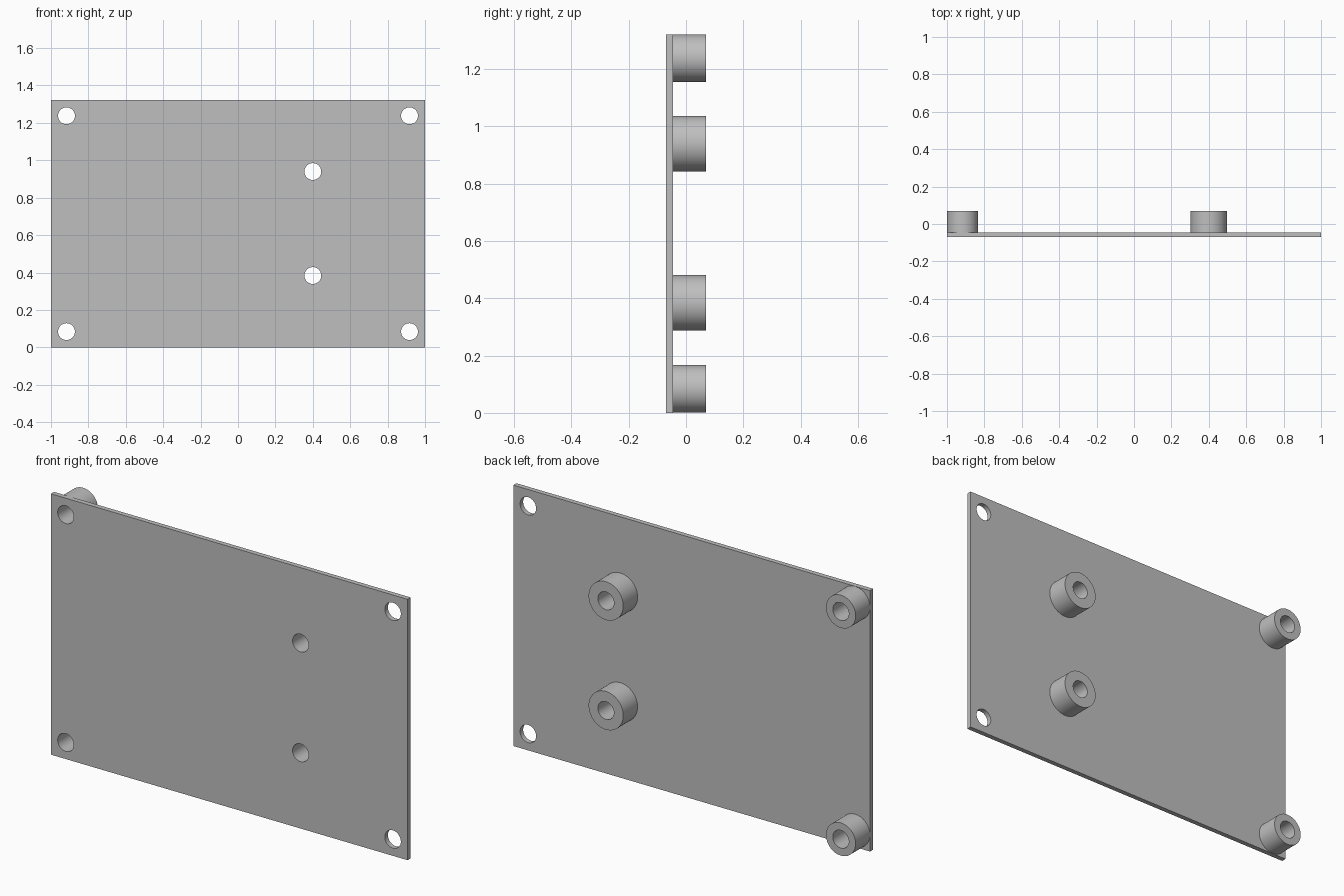
import bpy
import bmesh
import math
from mathutils import Matrix

cube = bpy.data.objects.get("Cube")
if cube:
    bpy.data.objects.remove(cube, do_unlink=True)

HEIGHT = 1.322
FRONT, BACK, TIP = -0.07, -0.045, 0.07
SIDES = 64
EDGE_X, LOW_Z, HIGH_Z = 0.917, 0.084, 1.238
MID_X, MID_LOW_Z, MID_HIGH_Z = 0.4, 0.384, 0.94
HOLE = 0.045

grey = bpy.data.materials.new("light grey")
grey.use_nodes = True
colour = (0.52, 0.52, 0.52, 1)
grey.diffuse_color = colour
grey.node_tree.nodes["Principled BSDF"].inputs["Base Color"].default_value = colour


def finish(name, bm):
    mesh = bpy.data.meshes.new(name)
    bmesh.ops.recalc_face_normals(bm, faces=bm.faces)
    bm.to_mesh(mesh)
    bm.free()
    mesh.materials.append(grey)
    obj = bpy.data.objects.new(name, mesh)
    bpy.context.collection.objects.link(obj)
    return obj


def smooth(obj):
    bpy.ops.object.select_all(action='DESELECT')
    obj.select_set(True)
    bpy.context.view_layer.objects.active = obj
    bpy.ops.object.shade_smooth_by_angle(angle=math.radians(30))


def tube(name, x, z, outer):
    """Spin a rectangular section around a front-to-back axis."""
    bm = bmesh.new()
    section = [(HOLE, BACK), (outer, BACK), (outer, TIP), (HOLE, TIP)]
    verts = [bm.verts.new((x + r, y, z)) for r, y in section]
    edges = [bm.edges.new((verts[i], verts[(i + 1) % 4])) for i in range(4)]
    bmesh.ops.spin(bm, geom=verts + edges, cent=(x, 0, z), axis=(0, 1, 0),
                   angle=math.tau, steps=SIDES, use_duplicate=False)
    bmesh.ops.remove_doubles(bm, verts=bm.verts, dist=0.0001)
    obj = finish(name, bm)
    smooth(obj)


# Flat plate
bm = bmesh.new()
bmesh.ops.create_cube(bm, size=1)
bmesh.ops.scale(bm, vec=(2, BACK - FRONT, HEIGHT), verts=bm.verts)
bmesh.ops.translate(bm, vec=(0, (FRONT + BACK) / 2, HEIGHT / 2), verts=bm.verts)
plate = finish("plate", bm)

# Drill the corner and middle holes
holes = [(x, z) for x in (-EDGE_X, EDGE_X) for z in (LOW_Z, HIGH_Z)]
holes += [(MID_X, z) for z in (MID_LOW_Z, MID_HIGH_Z)]
bm = bmesh.new()
for x, z in holes:
    place = Matrix.Translation((x, FRONT, z)) @ Matrix.Rotation(math.pi / 2, 4, 'X')
    bmesh.ops.create_cone(bm, cap_ends=True, segments=SIDES, radius1=HOLE,
                          radius2=HOLE, depth=0.2, matrix=place)
cutter = finish("hole_cutter", bm)
cutter.hide_render = True
drill = plate.modifiers.new("holes", 'BOOLEAN')
drill.operation = 'DIFFERENCE'
drill.solver = 'EXACT'
drill.object = cutter
bpy.context.view_layer.objects.active = plate
bpy.ops.object.modifier_apply(modifier=drill.name)
bpy.data.objects.remove(cutter, do_unlink=True)
smooth(plate)

# Hollow standoffs on the back
tube("lower_corner_standoff", -EDGE_X, LOW_Z, 0.083)
tube("upper_corner_standoff", -EDGE_X, HIGH_Z, 0.083)
tube("lower_middle_standoff", MID_X, MID_LOW_Z, 0.097)
tube("upper_middle_standoff", MID_X, MID_HIGH_Z, 0.097)
